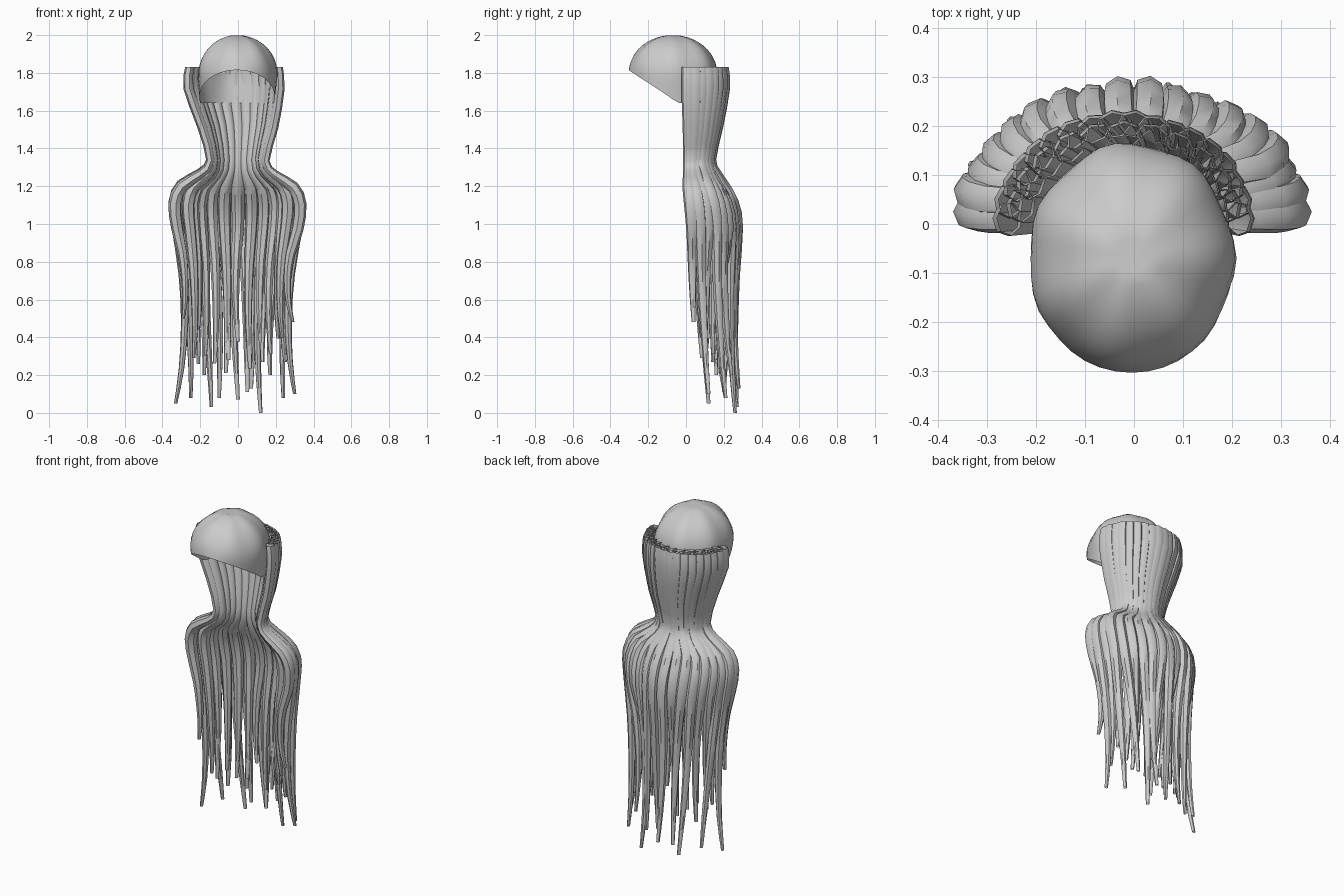
import bpy, bmesh, math, random
from mathutils import Vector

if "Cube" in bpy.data.objects:
    bpy.data.objects.remove(bpy.data.objects["Cube"])

random.seed(4)


def finish(bm, name, angle=50):
    bmesh.ops.recalc_face_normals(bm, faces=bm.faces)
    me = bpy.data.meshes.new(name)
    bm.to_mesh(me)
    bm.free()
    ob = bpy.data.objects.new(name, me)
    bpy.context.collection.objects.link(ob)
    bpy.ops.object.select_all(action='DESELECT')
    bpy.context.view_layer.objects.active = ob
    ob.select_set(True)
    bpy.ops.object.shade_smooth_by_angle(angle=math.radians(angle))
    return ob


# scalp cap: open dome, raised at the forehead, faintly creased towards the crown
def build_cap():
    bm = bmesh.new()
    n, m = 40, 12
    crown = bm.verts.new((-0.005, -0.07, 1.99))
    rings = []
    for j in range(1, m + 1):
        th = math.pi / 2 * j / m
        ring = []
        for i in range(n):
            a = 2 * math.pi * i / n
            y_rim = -0.07 + 0.235 * math.sin(a)
            z_rim = max(1.64, 1.815 - 0.66 * (y_rim + 0.305))
            z = z_rim + (2.0 - z_rim) * math.cos(th)
            if z > 1.79:
                r = math.sqrt(max(0, 1 - ((z - 1.79) / 0.21) ** 2))
            else:
                r = 1 - 0.06 * (1.79 - z) / 0.15
            bump = 0.012 * math.cos(7 * a) * math.sin(2 * th) * 0.5
            ring.append(bm.verts.new((-0.005 + (0.21 * r + bump) * math.cos(a),
                                      -0.07 + (0.235 * r + bump) * math.sin(a), z)))
        rings.append(ring)
    for i in range(n):
        k = (i + 1) % n
        bm.faces.new((crown, rings[0][i], rings[0][k]))
        for p, q in zip(rings, rings[1:]):
            bm.faces.new((p[i], q[i], q[k], p[k]))
    finish(bm, "scalp_cap")


def catmull(pts, steps=2):
    out = []
    for i in range(len(pts) - 1):
        p0, p1 = pts[max(i - 1, 0)], pts[i]
        p2, p3 = pts[i + 1], pts[min(i + 2, len(pts) - 1)]
        for s in range(steps):
            t = s / steps
            out.append(0.5 * (2 * p1 + (p2 - p0) * t + (2 * p0 - 5 * p1 + 4 * p2 - p3) * t * t
                              + (3 * p1 - p0 - 3 * p2 + p3) * t ** 3))
    return out + [pts[-1]]


# one lock: open tapering tube along a path, wider around the head than deep
def tube(name, path, sizes, sides=7):
    pts = catmull([Vector(p) for p in path])
    sz = catmull([Vector((a, b, 0)) for a, b in sizes])
    bm = bmesh.new()
    rings = []
    radial = Vector((path[5][0], path[5][1], 0)).normalized()
    for i, p in enumerate(pts):
        t = (pts[min(i + 1, len(pts) - 1)] - pts[max(i - 1, 0)]).normalized()
        if i == 0 or i == len(pts) - 1:
            t = Vector((0, 0, -1))
        nrm = (radial - t * radial.dot(t)).normalized()
        side = t.cross(nrm)
        rings.append([bm.verts.new(p + nrm * sz[i].x * math.cos(2 * math.pi * k / sides)
                                   + side * sz[i].y * math.sin(2 * math.pi * k / sides))
                      for k in range(sides)])
    for a, b in zip(rings, rings[1:]):
        for k in range(sides):
            bm.faces.new((a[k], b[k], b[(k + 1) % sides], a[(k + 1) % sides]))
    finish(bm, name)


# shared silhouette: height, half width, depth, forward shift
RING = [(1.83, .235, .200, 0), (1.72, .242, .205, 0), (1.52, .190, .165, .005),
        (1.34, .145, .130, .005), (1.265, .200, .155, .005), (1.20, .300, .190, .005),
        (1.11, .338, .232, .012), (0.98, .325, .250, .02)]
SIZE = [(.026, .034), (.028, .036), (.027, .032), (.024, .027), (.026, .030),
        (.033, .034), (.034, .035), (.031, .032), (.026, .026), (.020, .021),
        (.015, .015), (.009, .010)]


def lock(name, ang, tip, scale=1.0, twist=0.0):
    ca, sa = math.cos(ang), math.sin(ang)
    path = []
    for i, (z, a, b, dy) in enumerate(RING):
        s = scale if i > 3 else 0.5 + 0.5 * scale
        dx = -0.02 if i < 2 else 0
        path.append((a * ca * s + dx, b * sa * s + dy, z if i == 0 else z + twist * 0.5))
    sx, sy, sz = path[-1]
    for t, pull in ((.27, .92), (.54, .90), (.8, .93), (1, 1)):
        w = t ** 1.2
        wob = twist * math.sin(t * math.pi)
        path.append(((sx + (tip[0] - sx) * w) * pull + wob,
                     (sy + (tip[1] - sy) * w) * (0.5 + 0.5 * pull),
                     sz + (tip[2] - sz) * t))
    tube(name, path, SIZE)


# outer locks, from the right side round the back to the left side
TIPS = [(.29, .04, .48), (.30, .12, .10), (.25, .10, .27), (.24, .21, .08), (.17, .24, .20),
        (.13, .14, .27), (.12, .26, 0), (.07, .28, .13), (.05, .20, .11), (0, .27, .07),
        (-.05, .16, .28), (-.10, .27, .08), (-.14, .27, .03), (-.18, .16, .20),
        (-.21, .10, .26), (-.25, .21, .08), (-.33, .12, .05), (-.29, .04, .50)]
for i, tip in enumerate(TIPS):
    ang = math.radians(3 + 174 * i / (len(TIPS) - 1))
    lock(f"outer_lock_{i + 1}", ang, tip, random.uniform(.96, 1.02), random.uniform(-.015, .015))

# inner locks filling the gaps behind them
COUNT = 11
for i in range(COUNT):
    ang = math.radians(12 + 156 * i / (COUNT - 1))
    tip = (.24 * math.cos(ang), .06 + .12 * math.sin(ang), random.uniform(.2, .42))
    lock(f"inner_lock_{i + 1}", ang, tip, .80, random.uniform(-.015, .015))

build_cap()
